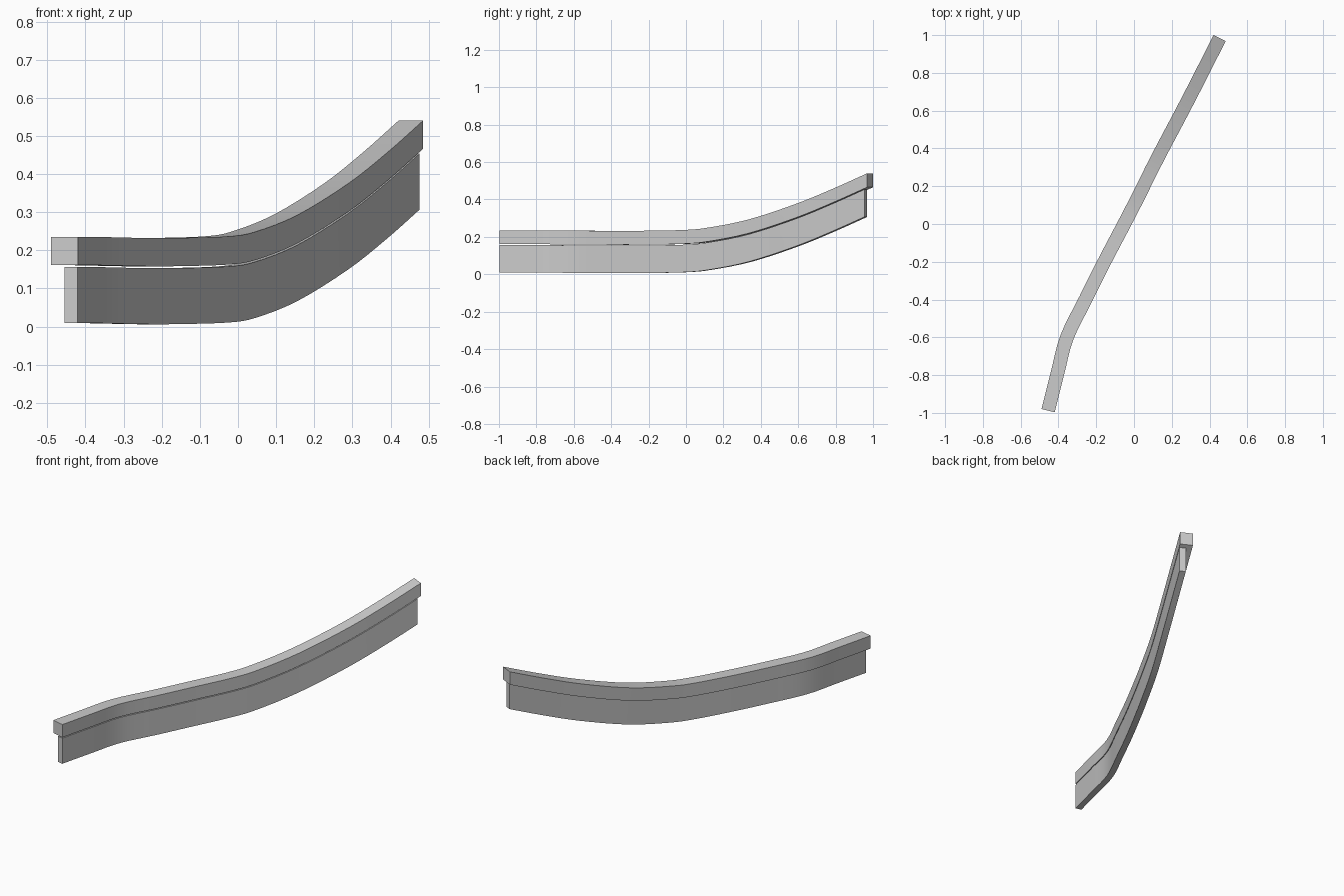
import bpy, bmesh
from mathutils import Vector

if "Cube" in bpy.data.objects:
    bpy.data.objects.remove(bpy.data.objects["Cube"])

# Centre line of the coping: x, y and height of the top surface
PATH = [Vector(p) for p in (
    (-0.455, -0.988, 0.235), (-0.405, -0.79, 0.235), (-0.355, -0.60, 0.234),
    (-0.257, -0.40, 0.232), (-0.157, -0.20, 0.233), (-0.052, 0.0, 0.237),
    (0.015, 0.13, 0.249), (0.125, 0.35, 0.293), (0.257, 0.60, 0.375),
    (0.36, 0.80, 0.457), (0.453, 0.985, 0.54))]
STEPS = 4


def smooth_path(pts):
    """Catmull-Rom samples through the control points."""
    ext = [2 * pts[0] - pts[1]] + pts + [2 * pts[-1] - pts[-2]]
    out = []
    for i in range(len(pts) - 1):
        a, b, c, d = ext[i:i + 4]
        for s in range(STEPS):
            t = s / STEPS
            out.append(0.5 * (2 * b + (c - a) * t + (2 * a - 5 * b + 4 * c - d) * t ** 2
                              + (3 * b - a - 3 * c + d) * t ** 3))
    return out + [pts[-1].copy()]


def sweep(name, path, left, right, bottom, top):
    """Sweep an upright rectangular section along the path."""
    bm = bmesh.new()
    rings = []
    for i, p in enumerate(path):
        t = path[min(i + 1, len(path) - 1)] - path[max(i - 1, 0)]
        n = Vector((t.y, -t.x, 0)).normalized()
        rings.append([bm.verts.new(p + n * o + Vector((0, 0, z)))
                      for o, z in ((left, bottom), (right, bottom), (right, top), (left, top))])
    for a, b in zip(rings, rings[1:]):
        for k in range(4):
            j = (k + 1) % 4
            bm.faces.new((a[k], a[j], b[j], b[k]))
    bm.faces.new(rings[0])
    bm.faces.new(rings[-1])
    bmesh.ops.recalc_face_normals(bm, faces=bm.faces)
    me = bpy.data.meshes.new(name)
    bm.to_mesh(me)
    bm.free()
    ob = bpy.data.objects.new(name, me)
    bpy.context.collection.objects.link(ob)
    bpy.ops.object.select_all(action='DESELECT')
    ob.select_set(True)
    bpy.context.view_layer.objects.active = ob
    bpy.ops.object.shade_smooth_by_angle(angle=0.52)


path = smooth_path(PATH)

# Wide coping on top
sweep("coping", path, -0.036, 0.036, -0.074, 0.0)

# Thinner wall below, flush with the right side and set back at the high end
wall_path = path[:-1] + [path[-1].lerp(path[-2], 0.35)]
sweep("wall", wall_path, 0.0, 0.035, -0.226, -0.079)
